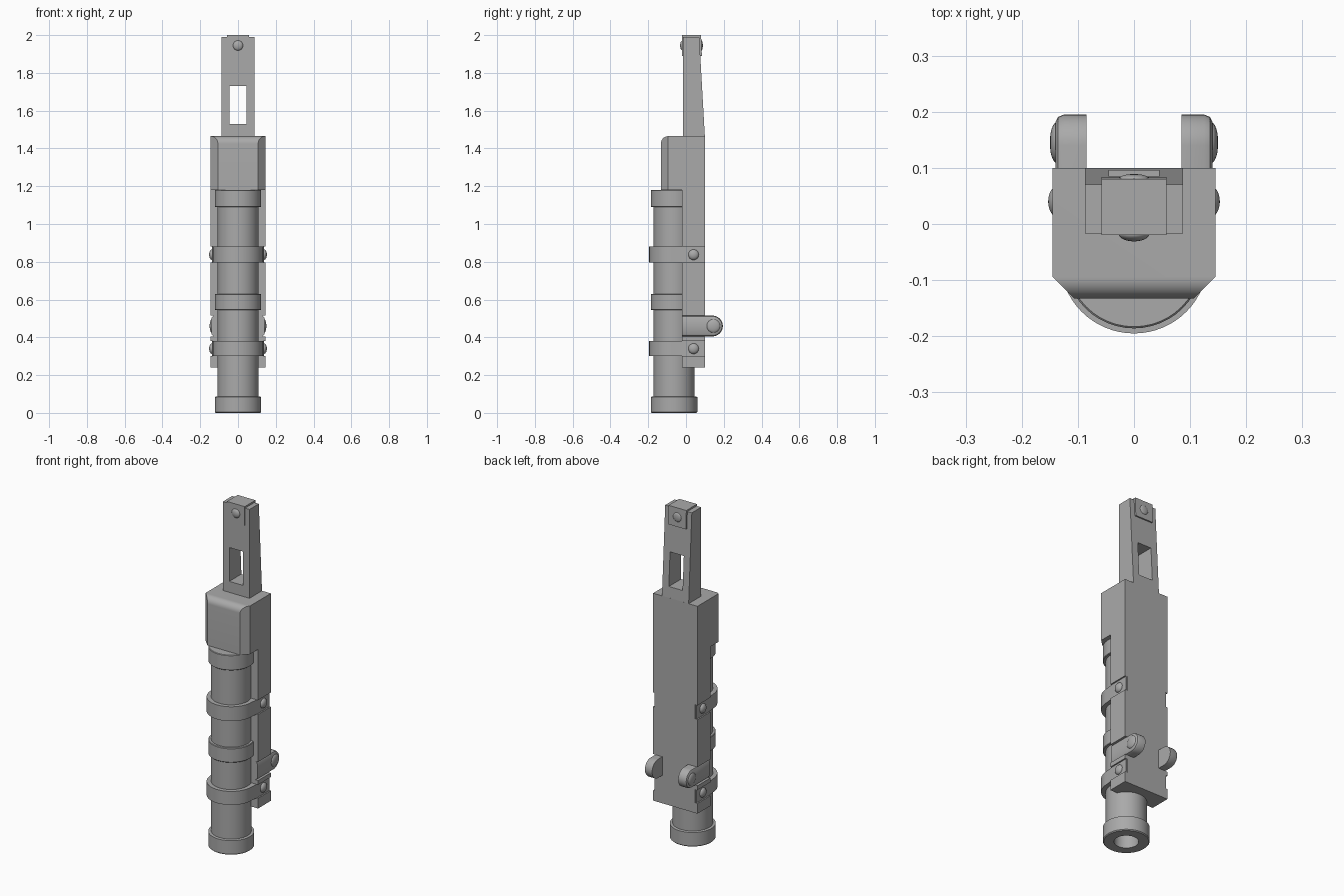
import bpy, bmesh, math
from mathutils import Matrix, Vector

cube = bpy.data.objects.get("Cube")
if cube:
    bpy.data.objects.remove(cube)

steel = bpy.data.materials.new("grey_steel")
steel.use_nodes = True
GREY = (0.4, 0.4, 0.4, 1)
steel.diffuse_color = GREY
steel.node_tree.nodes["Principled BSDF"].inputs["Base Color"].default_value = GREY

AXIS_Y = -0.063   # centre line of the tube
HALF = 0.145      # half width of the body
BACK = 0.1


def finish(name, bm, smooth=True):
    bmesh.ops.recalc_face_normals(bm, faces=bm.faces)
    mesh = bpy.data.meshes.new(name)
    bm.to_mesh(mesh)
    bm.free()
    mesh.materials.append(steel)
    ob = bpy.data.objects.new(name, mesh)
    bpy.context.collection.objects.link(ob)
    if smooth:
        bpy.ops.object.select_all(action="DESELECT")
        ob.select_set(True)
        bpy.context.view_layer.objects.active = ob
        bpy.ops.object.shade_smooth_by_angle(angle=math.radians(35))
    return ob


def loft(name, sections, smooth=True):
    """Skin a stack of equal-length closed outlines and cap both ends."""
    bm = bmesh.new()
    rings = [[bm.verts.new(p) for p in s] for s in sections]
    n = len(rings[0])
    for a, b in zip(rings, rings[1:]):
        for i in range(n):
            j = (i + 1) % n
            bm.faces.new((a[i], a[j], b[j], b[i]))
    bm.faces.new(rings[0])
    bm.faces.new(rings[-1])
    return finish(name, bm, smooth)


def lathe(name, profile, sides=48):
    """Revolve (radius, z) points about the tube's centre line."""
    turn = [2 * math.pi * i / sides for i in range(sides)]
    return loft(name, [[(r * math.cos(a), AXIS_Y + r * math.sin(a), z) for a in turn]
                       for r, z in profile])


def dome(name, centre, direction, radius, height):
    """Rounded bolt head facing along direction."""
    bm = bmesh.new()
    bmesh.ops.create_uvsphere(bm, u_segments=24, v_segments=12, radius=1)
    rot = Vector(direction).to_track_quat("Z", "Y").to_matrix().to_4x4()
    bm.transform(Matrix.Translation(centre) @ rot @ Matrix.Diagonal((radius, radius, height, 1)))
    return finish(name, bm)


# Tube with a hollow foot, and its raised rings
lathe("tube", [(0.065, 0.09), (0.065, 0), (0.118, 0), (0.123, 0.005), (0.123, 0.085),
               (0.108, 0.087), (0.108, 1.175)])
for name, low, high in (("middle_ring", 0.545, 0.63), ("top_ring", 1.09, 1.18)):
    lathe(name, [(0.12, low), (0.123, low + 0.003), (0.123, high - 0.003), (0.12, high)])

# Back body: side outline notched where the clamps and lugs sit
clamps = [(0.3, 0.38), (0.795, 0.88)]
side = [(HALF, 0.24)]
for low, high in (clamps[0], (0.405, 0.515), clamps[1]):
    side += [(HALF, low), (0.13, low), (0.13, high), (HALF, high)]
side.append((HALF, 1.19))
outline = side + [(-x, z) for x, z in reversed(side)]
loft("back_body", [[(x, y, z) for x, z in outline] for y in (-0.02, BACK)], False)

# Upper housing: chamfered front corners and a rounded top front edge
FRONT, EDGE = -0.133, 0.038
levels = [(FRONT, 1.18)]
for i in range(9):
    a = math.pi / 2 * i / 8
    levels.append((FRONT + EDGE * (1 - math.cos(a)), 1.425 + 0.04 * math.sin(a)))
sections = []
for yf, z in levels:
    corner = FRONT + EDGE + 0.0005
    w = HALF - (corner - yf)
    sections.append([(HALF, BACK, z), (HALF, corner, z), (w, yf, z),
                     (-w, yf, z), (-HALF, corner, z), (-HALF, BACK, z)])
loft("upper_housing", sections)

# Clamp bands wrapping the tube and the body
for label, (low, high) in zip(("lower", "upper"), clamps):
    arc = [math.pi + math.pi * i / 32 for i in range(33)]
    band = [(0.132 * math.cos(a), AXIS_Y + 0.132 * math.sin(a)) for a in arc]
    band += [(0.137, -0.02), (0.137, BACK - 0.001), (-0.137, BACK - 0.001), (-0.137, -0.02)]
    loft(label + "_clamp", [[(x, y, z) for x, y in band] for z in (low, high)])

# Lugs with rounded ends, and the side bolts
for word, s in (("left", 1), ("right", -1)):
    arc = [-math.pi / 2 + math.pi * i / 16 for i in range(17)]
    lug = []
    for x, r in ((0.085, 0.055), (0.125, 0.055), (0.135, 0.051), (0.14, 0.042)):
        pts = [(s * x, 0.14 + r * math.cos(a), 0.46 + r * math.sin(a)) for a in arc]
        lug.append([(s * x, -0.02, 0.46 - r)] + pts + [(s * x, -0.02, 0.46 + r)])
    loft(word + "_lug", lug)
    dome(word + "_lug_bolt", (s * 0.138, 0.145, 0.46), (s, 0, 0), 0.036, 0.012)
    for label, (low, high) in zip(("lower", "upper"), clamps):
        dome(f"{word}_{label}_clamp_bolt", (s * 0.136, 0.04, (low + high) / 2),
             (s, 0, 0), 0.028, 0.017)

# Tapered blade with a window through it
def back_y(z):
    return BACK - 0.03 * (z - 1.46) / 0.53

bm = bmesh.new()
xs, zs = (-0.087, -0.045, 0.045, 0.087), (1.46, 1.53, 1.73, 1.99)
grid = [[[bm.verts.new((x, y, z)) for x in xs] for y, z in ((-0.017, z), (back_y(z), z))]
        for z in zs]
for k in range(3):
    for i in range(3):
        if (k, i) == (1, 1):
            continue
        for d in (0, 1):
            bm.faces.new((grid[k][d][i], grid[k][d][i + 1],
                          grid[k + 1][d][i + 1], grid[k + 1][d][i]))
# Walls join front and back along every open border
border = [e for e in bm.edges if len(e.link_faces) == 1]
bmesh.ops.bridge_loops(bm, edges=[e for e in border if all(
    abs(v.co.x) < 0.05 and 1.5 < v.co.z < 1.75 for v in e.verts)])
bmesh.ops.bridge_loops(bm, edges=[e for e in bm.edges if len(e.link_faces) == 1])
finish("blade", bm, False)

# Saddle clip over the blade tip, with a rivet on each side
clip = [(-0.02, 1.89), (-0.02, 2.0), (0.08, 2.0), (0.084, 1.89)]
loft("tip_clip", [[(x, y, z) for y, z in clip] for x in (-0.058, 0.058)], False)
dome("front_rivet", (0, -0.018, 1.945), (0, -1, 0), 0.027, 0.013)
dome("back_rivet", (0, 0.081, 1.945), (0, 1, 0), 0.027, 0.008)
